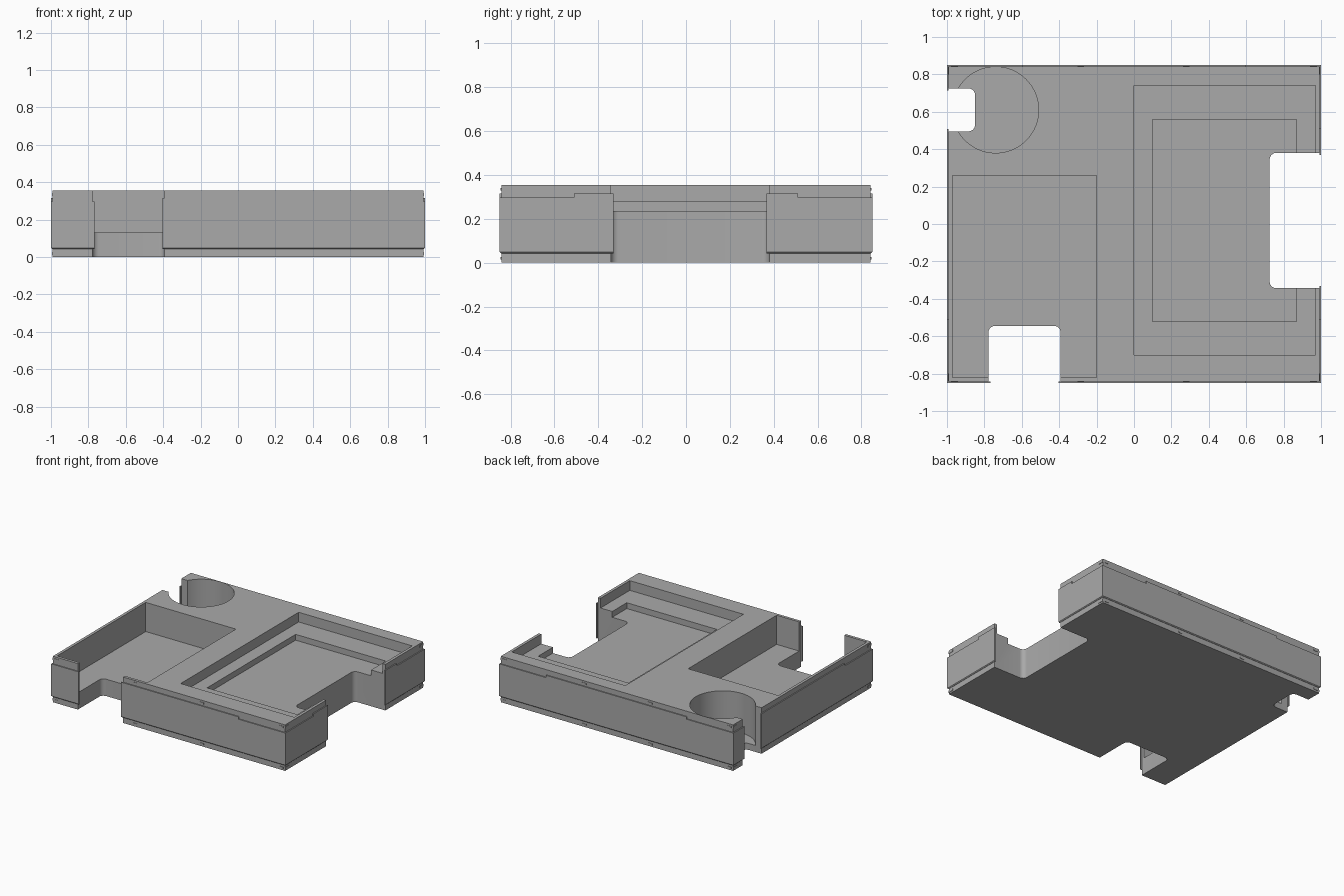
import bpy, bmesh, math
from mathutils import Vector

cube = bpy.data.objects.get("Cube")
if cube:
    bpy.data.objects.remove(cube, do_unlink=True)

grey = bpy.data.materials.new("plain_grey")
grey.use_nodes = True
grey.diffuse_color = (0.4, 0.4, 0.4, 1)
grey.node_tree.nodes["Principled BSDF"].inputs["Base Color"].default_value = (0.4, 0.4, 0.4, 1)

HX, HY, H = 1.0, 0.85, 0.355
LIP = 0.008          # inset of the rim and foot behind the outer band


def block(name, x0, x1, y0, y1, z0, z1, radius=0, steps=6):
    """Upright block, with rounded vertical edges if radius is given."""
    outline = []
    corners = ((x1, y1, -1, -1), (x0, y1, 1, -1), (x0, y0, 1, 1), (x1, y0, -1, 1))
    for i, (x, y, sx, sy) in enumerate(corners):
        for k in range(steps + 1 if radius else 1):
            a = math.pi / 2 * (i + k / steps)
            outline.append((x + sx * radius + radius * math.cos(a),
                            y + sy * radius + radius * math.sin(a)))
    bm = bmesh.new()
    face = bm.faces.new([bm.verts.new((x, y, z0)) for x, y in outline])
    top = bmesh.ops.extrude_face_region(bm, geom=[face])["geom"]
    bmesh.ops.translate(bm, vec=Vector((0, 0, z1 - z0)),
                        verts=[v for v in top if isinstance(v, bmesh.types.BMVert)])
    bmesh.ops.recalc_face_normals(bm, faces=bm.faces)
    mesh = bpy.data.meshes.new(name)
    bm.to_mesh(mesh)
    bm.free()
    mesh.materials.append(grey)
    ob = bpy.data.objects.new(name, mesh)
    bpy.context.collection.objects.link(ob)
    return ob


def combine(target, others, operation="DIFFERENCE"):
    """Apply booleans and discard the helper solids."""
    bpy.context.view_layer.objects.active = target
    for other in others:
        mod = target.modifiers.new("cut", "BOOLEAN")
        mod.operation, mod.solver, mod.object = operation, "EXACT", other
        bpy.ops.object.modifier_apply(modifier=mod.name)
        bpy.data.objects.remove(other, do_unlink=True)


def notches(shrink, radius):
    """Three finger openings through the front, left and right-hand walls."""
    s = shrink
    return [block("front_notch", -0.778 + s, -0.392 - s, -1.2, -0.545, -1, 1, radius),
            block("side_notch", 0.725, 1.3, -0.343 + s, 0.38 - s, -1, 1, radius),
            block("small_notch", -1.3, -0.85, 0.495 + s, 0.725 - s, -1, 1, radius)]


# Main tray with its pockets
tray = block("tray_body", -HX + LIP, HX - LIP, -HY + LIP, HY - LIP, 0, H)
combine(tray, [
    block("left_pocket", -0.97, -0.2, -0.82, 0.26, 0.13, 1),
    block("shallow_shelf", 0, 0.97, -0.70, 0.74, 0.28, 1),
    block("inner_recess", 0.1, 0.87, -0.52, 0.56, 0.235, 1),
    block("round_pocket", -0.97, -0.51, 0.38, 0.84, 0.05, 1, 0.2299, 20),
] + notches(0, 0.035))

# Outer band with raised middles and a chamfered lower edge
band = block("outer_band", -HX, HX, -HY, HY, 0.043, 0.297)
bm = bmesh.new()
bm.from_mesh(band.data)
low = [e for e in bm.edges if all(v.co.z < 0.1 for v in e.verts)]
bmesh.ops.bevel(bm, geom=low, offset=0.006, segments=1, affect="EDGES")
bm.to_mesh(band.data)
bm.free()
combine(band, [block("raised_x", -0.6, 0.6, -HY, HY, 0.2, 0.315),
               block("raised_y", -HX, HX, -0.51, 0.51, 0.2, 0.315)], "UNION")
inner = LIP + 0.0005
combine(band, [block("band_core", -HX + inner, HX - inner, -HY + inner, HY - inner, -1, 1)]
        + notches(0.012, 0))

# Small snap ridges on the rim and foot
for z, level in ((0.335, "upper"), (0.02, "lower")):
    for side, sy in (("front", -1), ("back", 1)):
        for x in (-0.96, -0.285, 0.28, 0.96):
            y = sy * (HY - LIP)
            block(f"{level}_{side}_ridge", x - 0.018, x + 0.018, y - 0.003, y + 0.003,
                  z - 0.006, z + 0.006)
    for side, sx in (("left", 1), ("right", -1)):
        for y in (-0.82, 0.82):
            x = sx * (HX - LIP)
            block(f"{level}_{side}_ridge", x - 0.003, x + 0.003, y - 0.022, y + 0.022,
                  z - 0.008, z + 0.008)

# Smooth curved walls, sharp edges kept
bpy.ops.object.select_all(action="DESELECT")
for ob in (tray, band):
    ob.select_set(True)
bpy.context.view_layer.objects.active = tray
bpy.ops.object.shade_smooth_by_angle(angle=math.radians(30))
